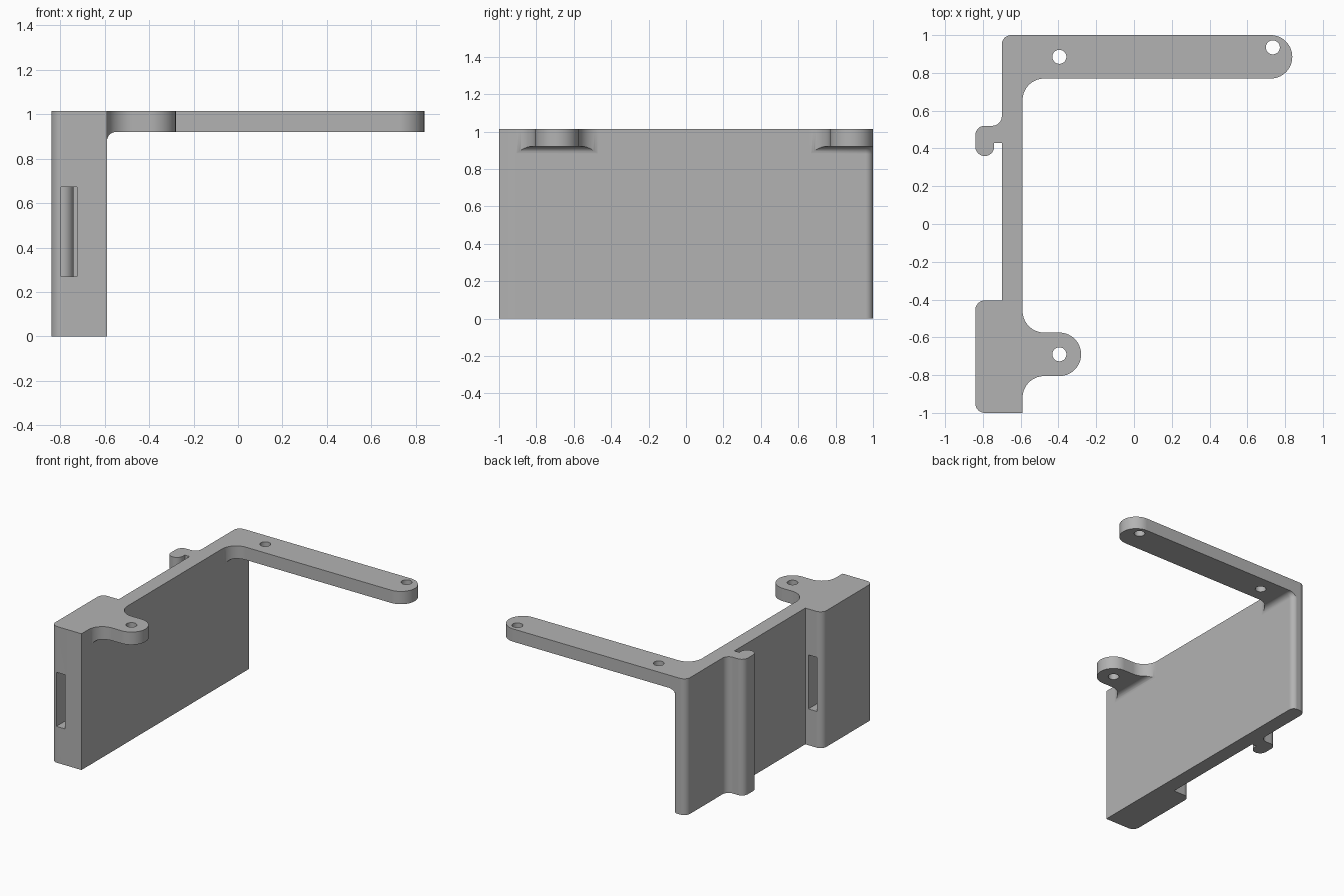
import bpy, bmesh
from math import sin, cos, pi, tan
from mathutils import Vector

if "Cube" in bpy.data.objects:
    bpy.data.objects.remove(bpy.data.objects["Cube"], do_unlink=True)

TOP, ARM_Z = 1.015, 0.92     # top face, underside of the arms
WALL_X, FILLET = -0.59, 0.04  # inner wall face, fillet under the arms
ARM_R = 0.115                 # half width of the arms
BACK = 1.0


def rounded(corners, steps=14):
    """Outline through (x, y, radius) corners, each replaced by an arc."""
    pts = []
    for i, (x, y, r) in enumerate(corners):
        p = Vector((x, y))
        if r == 0:
            pts.append(p)
            continue
        a = (Vector(corners[i - 1][:2]) - p).normalized()
        b = (Vector(corners[(i + 1) % len(corners)][:2]) - p).normalized()
        half = a.angle(b) / 2
        centre = p + (a + b).normalized() * r / sin(half)
        start = p + a * r / tan(half) - centre
        end = p + b * r / tan(half) - centre
        sweep = start.angle(end)
        for k in range(steps + 1):
            t = k / steps
            arc = (start * sin((1 - t) * sweep) + end * sin(t * sweep)) / sin(sweep)
            q = centre + arc
            if not pts or (q - pts[-1]).length > 1e-5:
                pts.append(q)
    return pts


def loft(name, rings):
    """Closed solid through (outline, z) rings with equal point counts."""
    bm = bmesh.new()
    loops = [[bm.verts.new((p.x, p.y, z)) for p in pts] for pts, z in rings]
    n = len(loops[0])
    bm.faces.new(loops[0][::-1])
    bm.faces.new(loops[-1])
    for low, high in zip(loops, loops[1:]):
        for i in range(n):
            j = (i + 1) % n
            bm.faces.new((low[i], low[j], high[j], high[i]))
    bmesh.ops.recalc_face_normals(bm, faces=bm.faces)
    mesh = bpy.data.meshes.new(name)
    bm.to_mesh(mesh)
    bm.free()
    obj = bpy.data.objects.new(name, mesh)
    bpy.context.collection.objects.link(obj)
    return obj


def boolean(target, tool, operation):
    """Apply a boolean and discard the helper."""
    tool.hide_render = True
    mod = target.modifiers.new("cut", "BOOLEAN")
    mod.operation, mod.solver, mod.object = operation, "EXACT", tool
    bpy.context.view_layer.objects.active = target
    bpy.ops.object.modifier_apply(modifier=mod.name)
    bpy.data.objects.remove(tool, do_unlink=True)


# Plan outline: block, front lug, wall, back arm, hook
plan = rounded([
    (-0.84, -1, 0.05), (WALL_X, -1, 0),
    (WALL_X, -0.805, ARM_R), (-0.28, -0.805, ARM_R),
    (-0.28, -0.575, ARM_R), (WALL_X, -0.575, ARM_R),
    (WALL_X, 0.77, ARM_R), (0.838, 0.77, ARM_R),
    (0.838, BACK, ARM_R), (-0.70, BACK, 0.05),
    (-0.70, 0.52, 0.05), (-0.84, 0.52, 0.05),
    (-0.84, 0.36, 0.05), (-0.74, 0.36, 0.05),
    (-0.74, 0.43, 0), (-0.70, 0.43, 0),
    (-0.70, -0.405, 0), (-0.84, -0.405, 0.05)])
bracket = loft("bracket", [(plan, 0), (plan, TOP)])


# Envelope: narrow at the wall, flaring by a fillet to the arm underside
def envelope_ring(grow):
    x, y = WALL_X + 0.0005 + grow, BACK + 0.0005 + grow
    return rounded([(-2, -2, 0), (x, -2, 0), (x, y, 0.04 + grow), (-2, y, 0)])


rings = [(envelope_ring(0), -0.1)]
for k in range(11):
    a = k / 10 * pi / 2
    rings.append((envelope_ring(FILLET * (1 - cos(a))),
                  ARM_Z - FILLET * (1 - sin(a))))
rings += [(envelope_ring(3), ARM_Z), (envelope_ring(3), TOP + 0.1)]
boolean(bracket, loft("envelope", rings), "INTERSECT")

# Screw holes
for x, y in [(-0.395, 0.885), (0.735, 0.935), (-0.395, -0.69)]:
    circle = [Vector((x + 0.037 * cos(i * pi / 20), y + 0.037 * sin(i * pi / 20)))
              for i in range(40)]
    boolean(bracket, loft("hole_cutter", [(circle, 0.8), (circle, 1.1)]), "DIFFERENCE")

# Strap slot through the block
slot = rounded([(-0.797, -1.1, 0), (-0.725, -1.1, 0),
                (-0.725, -0.3, 0), (-0.797, -0.3, 0)])
boolean(bracket, loft("slot_cutter", [(slot, 0.27), (slot, 0.673)]), "DIFFERENCE")

# Material
grey = bpy.data.materials.new("plain grey")
grey.use_nodes = True
grey.diffuse_color = (0.45, 0.45, 0.45, 1)
grey.node_tree.nodes["Principled BSDF"].inputs["Base Color"].default_value = (0.45, 0.45, 0.45, 1)
bracket.data.materials.clear()
bracket.data.materials.append(grey)
for face in bracket.data.polygons:
    face.material_index = 0

# Smooth curves, flat faces kept flat
bpy.ops.object.select_all(action="DESELECT")
bracket.select_set(True)
bpy.context.view_layer.objects.active = bracket
bpy.ops.object.shade_smooth_by_angle(angle=pi / 6)
weighted = bracket.modifiers.new("weighted_normals", "WEIGHTED_NORMAL")
weighted.keep_sharp = True
